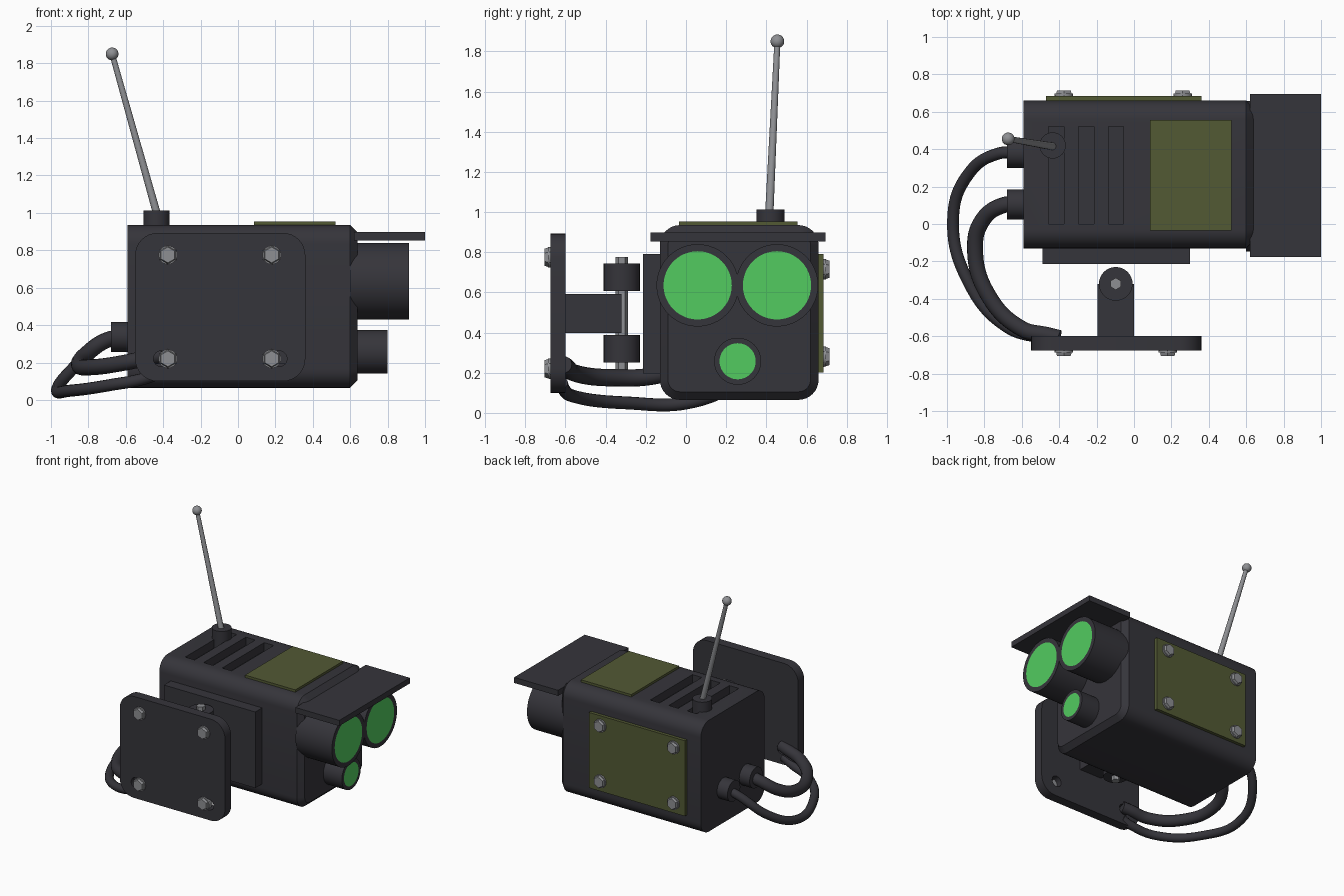
import bpy, bmesh, math
from mathutils import Vector

cube = bpy.data.objects.get("Cube")
if cube:
    bpy.data.objects.remove(cube)


def material(name, rgb):
    m = bpy.data.materials.new(name)
    m.use_nodes = True
    m.diffuse_color = (*rgb, 1)
    m.node_tree.nodes["Principled BSDF"].inputs["Base Color"].default_value = (*rgb, 1)
    return m


DARK = material("dark grey", (0.036, 0.035, 0.043))
OLIVE = material("olive", (0.085, 0.1, 0.034))
STEEL = material("steel", (0.27, 0.275, 0.29))
GREEN = material("lens green", (0.085, 0.6, 0.115))
parts = []


def finish(name, bm, *mats):
    bmesh.ops.recalc_face_normals(bm, faces=bm.faces)
    mesh = bpy.data.meshes.new(name)
    bm.to_mesh(mesh)
    bm.free()
    for m in mats:
        mesh.materials.append(m)
    ob = bpy.data.objects.new(name, mesh)
    bpy.context.collection.objects.link(ob)
    parts.append(ob)
    return ob


def box(name, x, y, z, mat):
    """Box from (min, max) pairs."""
    bm = bmesh.new()
    bmesh.ops.create_cube(bm, size=1)
    for v in bm.verts:
        v.co = [(a + b) / 2 + c * (b - a) for c, (a, b) in zip(v.co, (x, y, z))]
    return finish(name, bm, mat)


def rod(name, start, end, r, mat, r2=None, sides=32):
    """Cylinder or cone between two points."""
    start, end = Vector(start), Vector(end)
    bm = bmesh.new()
    bmesh.ops.create_cone(bm, cap_ends=True, segments=sides, radius1=r,
                          radius2=r if r2 is None else r2, depth=(end - start).length)
    turn = (end - start).to_track_quat("Z", "Y")
    for v in bm.verts:
        v.co = turn @ v.co + (start + end) / 2
    return finish(name, bm, mat)


def rounded(u, v, r, inset=0, steps=8):
    """Rounded rectangle outline from (min, max) pairs."""
    pts = []
    for k, (cu, cv) in enumerate(((u[1] - r, v[1] - r), (u[0] + r, v[1] - r),
                                  (u[0] + r, v[0] + r), (u[1] - r, v[0] + r))):
        for i in range(steps + 1):
            a = math.pi / 2 * (k + i / steps)
            pts.append((cu + (r - inset) * math.cos(a), cv + (r - inset) * math.sin(a)))
    return pts


def loft(name, rings, mat):
    """Closed solid through matching rings of points."""
    bm = bmesh.new()
    rows = [[bm.verts.new(p) for p in ring] for ring in rings]
    n = len(rows[0])
    for a, b in zip(rows, rows[1:]):
        for i in range(n):
            bm.faces.new((a[i], a[(i + 1) % n], b[(i + 1) % n], b[i]))
    bm.faces.new(rows[0])
    bm.faces.new(rows[-1])
    return finish(name, bm, mat)


def cut(target, cutters):
    for c in cutters:
        mod = target.modifiers.new("cut", "BOOLEAN")
        mod.operation, mod.solver, mod.object = "DIFFERENCE", "EXACT", c
        bpy.context.view_layer.objects.active = target
        bpy.ops.object.modifier_apply(modifier=mod.name)
        parts.remove(c)
        bpy.data.objects.remove(c)


# Housing with chamfered front and vent slots in the top
body_y, body_z = (-0.13, 0.66), (0.065, 0.935)
body = loft("housing", [[(x, *p) for p in rounded(body_y, body_z, 0.1, inset)]
                        for x, inset in ((-0.59, 0), (0.6, 0), (0.64, 0.04))], DARK)
cut(body, [box("vent_cutter", (x, x + 0.082), (0, 0.52), (0.87, 1), DARK)
           for x in (-0.457, -0.297, -0.137)])

# Olive panels and the mounting pad
box("top_panel", (0.085, 0.52), (-0.035, 0.555), (0.92, 0.953), OLIVE)
box("side_panel", (-0.47, 0.36), (0.64, 0.685), (0.2, 0.79), OLIVE)
box("mount_pad", (-0.49, 0.3), (-0.215, -0.12), (0.195, 0.79), DARK)
box("visor", (0.62, 1.0), (-0.177, 0.695), (0.853, 0.897), DARK)


def lens(name, y, z, r, glass, end):
    """Tube along x with an inset coloured front face."""
    ob = rod(name, (0.6, y, z), (end, y, z), r, DARK, sides=48)
    ob.data.materials.append(GREEN)
    bm = bmesh.new()
    bm.from_mesh(ob.data)
    front = [f for f in bm.faces if f.normal.x > 0.9]
    bmesh.ops.inset_region(bm, faces=front, thickness=r - glass, use_even_offset=True)
    front[0].material_index = 1
    bm.to_mesh(ob.data)
    bm.free()


lens("right_lens", 0.058, 0.635, 0.205, 0.17, 0.915)
lens("left_lens", 0.453, 0.635, 0.205, 0.17, 0.915)
lens("lower_lens", 0.257, 0.257, 0.117, 0.09, 0.8)

# Wall plate with four bolt holes
plate = loft("wall_plate", [[(u, y, v) for u, v in rounded((-0.55, 0.36), (0.1, 0.893), 0.12)]
                            for y in (-0.675, -0.6)], DARK)
cut(plate, [rod("hole_cutter", (x, -0.8, z), (x, -0.5, z), 0.042, DARK)
            for x in (-0.41, 0.22) for z in (0.22, 0.775)])


def bolt(name, x, y, z, out):
    """Washer, hex head and shaft facing along y."""
    rod(name + "_washer", (x, y - out * 0.03, z), (x, y + out * 0.012, z), 0.05, STEEL)
    rod(name + "_head", (x, y, z), (x, y + out * 0.03, z), 0.052, STEEL, 0.042, 6)


for x in (-0.375, 0.18):
    for z in (0.22, 0.775):
        bolt("plate_bolt", x, -0.675, z, -1)
for x in (-0.375, 0.26):
    for z in (0.28, 0.715):
        bolt("panel_bolt", x, 0.685, z, 1)

# Hinge between wall plate and housing
box("hinge_arm", (-0.195, 0.0), (-0.61, -0.32), (0.398, 0.592), DARK)
for z in (0.25, 0.608):
    rod("hinge_knuckle", (-0.0975, -0.32, z), (-0.0975, -0.32, z + 0.137), 0.09, DARK)
rod("hinge_pin", (-0.0975, -0.32, 0.215), (-0.0975, -0.32, 0.775), 0.032, STEEL, sides=6)

# Antenna
rod("antenna_base", (-0.435, 0.42, 0.86), (-0.435, 0.42, 1.013), 0.07, DARK)
tip = (-0.673, 0.455, 1.85)
rod("antenna_rod", (-0.435, 0.415, 1.0), tip, 0.021, STEEL, 0.015, 16)
ball = bmesh.new()
bmesh.ops.create_uvsphere(ball, u_segments=24, v_segments=16, radius=0.034)
bmesh.ops.translate(ball, verts=ball.verts, vec=tip)
finish("antenna_tip", ball, STEEL)


def cable(name, points, r):
    curve = bpy.data.curves.new(name, "CURVE")
    curve.dimensions = "3D"
    curve.bevel_depth, curve.bevel_resolution = r, 5
    curve.use_fill_caps = True
    line = curve.splines.new("BEZIER")
    line.bezier_points.add(len(points) - 1)
    for bp, p in zip(line.bezier_points, points):
        bp.co = p
        bp.handle_left_type = bp.handle_right_type = "AUTO"
    curve.materials.append(DARK)
    bpy.context.collection.objects.link(bpy.data.objects.new(name, curve))


# Cables from the rear sockets to the wall plate
for y in (0.105, 0.38):
    rod("cable_socket", (-0.68, y, 0.337), (-0.57, y, 0.337), 0.08, DARK)
cable("outer_cable", [(-0.62, 0.38, 0.337), (-0.72, 0.378, 0.31), (-0.89, 0.26, 0.16),
                      (-0.967, 0.03, 0.055), (-0.89, -0.3, 0.05),
                      (-0.68, -0.55, 0.08), (-0.48, -0.61, 0.12), (-0.41, -0.62, 0.15)], 0.032)
cable("inner_cable", [(-0.62, 0.105, 0.337), (-0.7, 0.1, 0.32), (-0.81, 0.02, 0.245),
                      (-0.85, -0.13, 0.19), (-0.78, -0.38, 0.175),
                      (-0.6, -0.56, 0.2), (-0.46, -0.595, 0.23), (-0.4, -0.61, 0.24)], 0.043)

# Smooth rounded surfaces while keeping hard edges
bpy.ops.object.select_all(action="DESELECT")
for ob in parts:
    ob.select_set(True)
bpy.context.view_layer.objects.active = body
bpy.ops.object.shade_smooth_by_angle(angle=math.radians(30))
